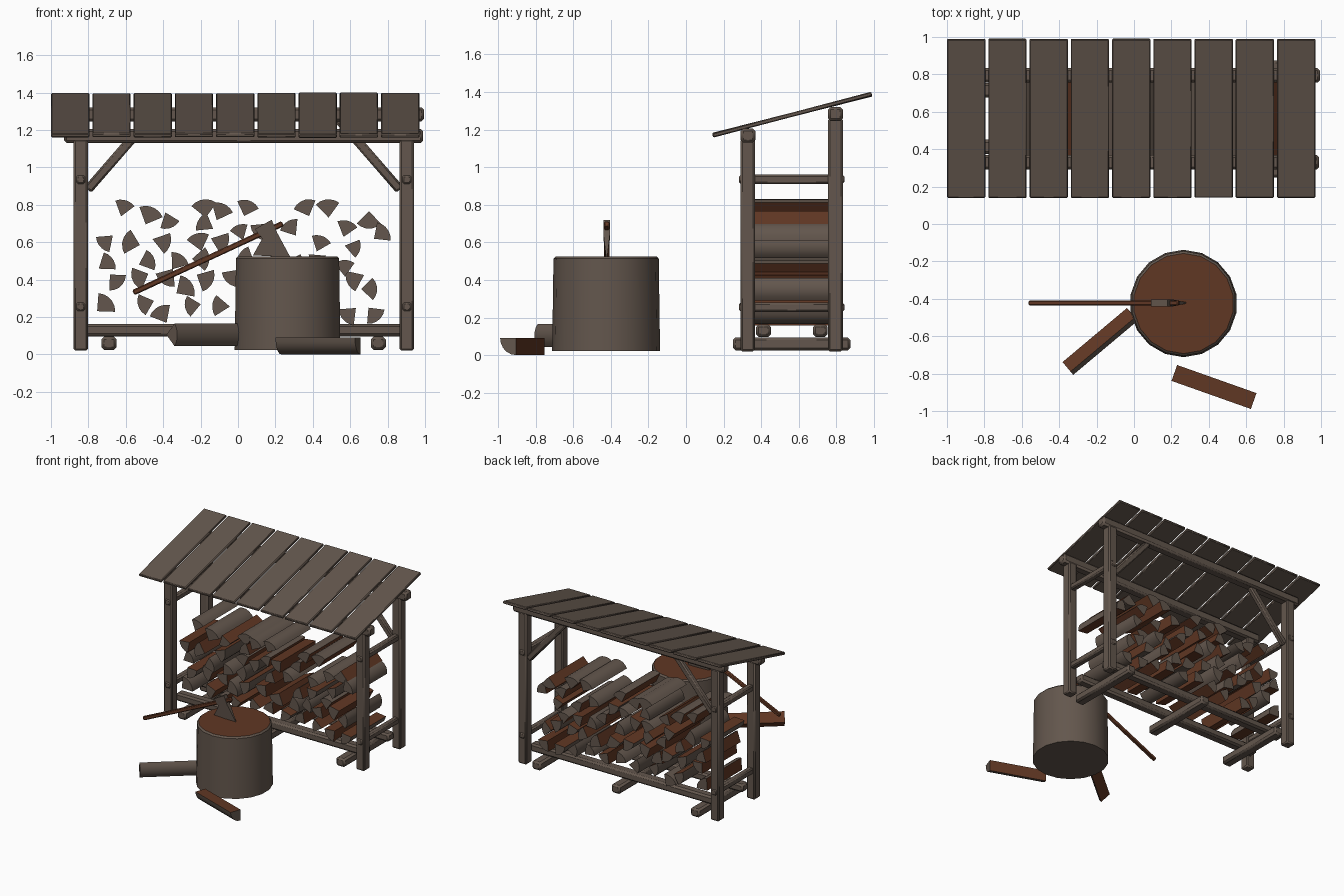
import bpy, bmesh, random
from math import cos, sin, radians

random.seed(4)
old = bpy.data.objects.get("Cube")
if old:
    bpy.data.objects.remove(old, do_unlink=True)


def material(name, colour):
    mat = bpy.data.materials.new(name)
    mat.use_nodes = True
    mat.diffuse_color = colour
    mat.node_tree.nodes["Principled BSDF"].inputs["Base Color"].default_value = colour
    return mat


GREY = material("weathered grey wood", (0.125, 0.094, 0.074, 1))
BROWN = material("fresh brown wood", (0.118, 0.038, 0.017, 1))
parts = []


def finish(name, bm, centre, rot=(0, 0, 0), mats=(GREY, BROWN)):
    bmesh.ops.recalc_face_normals(bm, faces=bm.faces)
    mesh = bpy.data.meshes.new(name)
    bm.to_mesh(mesh)
    bm.free()
    for mat in mats:
        mesh.materials.append(mat)
    obj = bpy.data.objects.new(name, mesh)
    obj.location = centre
    obj.rotation_euler = [radians(a) for a in rot]
    bpy.context.collection.objects.link(obj)
    parts.append(obj)
    return obj


def beam(name, centre, size, rot=(0, 0, 0), mat=GREY, bevel=0.01):
    bm = bmesh.new()
    bmesh.ops.create_cube(bm, size=1)
    bmesh.ops.scale(bm, vec=size, verts=bm.verts)
    obj = finish(name, bm, centre, rot, (mat,))
    mod = obj.modifiers.new("worn edges", "BEVEL")
    mod.width, mod.segments = bevel, 1
    return obj


def prism(name, profile, halves, centre, rot=(0, 0, 0), brown=()):
    """Extrude an x-z profile along y; halves gives the half depth at each point."""
    bm = bmesh.new()
    front = [bm.verts.new((x, -h, z)) for (x, z), h in zip(profile, halves)]
    back = [bm.verts.new((x, h, z)) for (x, z), h in zip(profile, halves)]
    bm.faces.new(front)
    bm.faces.new(back[::-1])
    n = len(profile)
    for i in range(n):
        j = (i + 1) % n
        face = bm.faces.new((front[i], back[i], back[j], front[j]))
        face.material_index = int(i in brown)
    return finish(name, bm, centre, rot)


def split_log(name, centre, bark_angle, radius=0.09, sweep=85, length=0.45, turn=0):
    """Wedge of a trunk: bark on the arc, fresh wood on the two split sides."""
    steps = 5
    a0 = radians(bark_angle)
    ax, az = -0.6 * radius * cos(a0), -0.6 * radius * sin(a0)
    profile = [(ax, az)]
    for i in range(steps + 1):
        a = radians(bark_angle + sweep * (i / steps - 0.5))
        profile.append((ax + radius * cos(a), az + radius * sin(a)))
    n = len(profile)
    prism(name, profile, [length / 2] * n, centre, (0, 0, turn), (0, n - 1))


# Shelter frame: posts, side rails through them, rear braces
MID = 0.031
for side, label in ((-1, "right"), (1, "left")):
    x = MID + side * 0.872
    beam(f"front_post_{label}", (x, 0.328, 0.585), (0.077, 0.077, 1.13))
    beam(f"back_post_{label}", (x, 0.795, 0.64), (0.077, 0.08, 1.24))
    for z in (0.255, 0.935):
        beam(f"side_rail_{label}", (x, 0.562, z), (0.05, 0.56, 0.05))
    beam(f"rear_brace_{label}", (MID + side * 0.67, 0.795, 1.07),
         (0.5, 0.045, 0.05), (0, side * 49, 0))

# Roof beams, floor rails and ground sleepers
beam("front_roof_beam", (0.03, 0.33, 1.168), (1.92, 0.078, 0.075), bevel=0.014)
beam("back_roof_beam", (0.035, 0.795, 1.283), (1.92, 0.078, 0.075), bevel=0.014)
for y in (0.412, 0.715):
    beam("floor_rail", (MID, y, 0.13), (1.72, 0.078, 0.066), bevel=0.014)
for x in (-0.69, 0.03, 0.75):
    beam("sleeper", (x, 0.562, 0.06), (0.08, 0.625, 0.07), bevel=0.014)

# Sloping roof planks
for i in range(9):
    beam("roof_plank", (-0.897 + i * 0.2205, 0.565, 1.279), (0.205, 0.875, 0.022),
         (14.5 + random.uniform(-0.3, 0.3), 0, 0), bevel=0.005)

# Stacked firewood: x positions and heights in hundredths
STACK = (
    (-61, 79), (-47, 75), (-37, 71), (-18, 79), (-9, 77), (5, 79), (36, 79), (48, 79),
    (-18, 70), (1, 66), (12, 66), (28, 68), (58, 68), (70, 71), (77, 65),
    (-71, 60), (-58, 60), (-40, 60), (-21, 61), (-9, 60), (44, 60), (62, 57), (20, 57),
    (-70, 49), (-48, 50), (-32, 50), (-19, 51), (4, 52), (32, 48), (42, 50), (57, 47),
    (-65, 39), (-53, 41), (-38, 41), (-28, 36), (-17, 40), (-3, 41), (12, 38), (26, 36),
    (38, 39), (50, 38), (62, 40), (71, 35),
    (-71, 27), (-50, 27), (-41, 22), (-25, 26), (-10, 26), (4, 28), (18, 25), (32, 27),
    (46, 24), (59, 21), (73, 21),
)
for x, z in STACK:
    angle = random.uniform(60, 120) if z > 74 else random.uniform(0, 360)
    split_log("stacked_log", (x / 100, 0.562 + random.uniform(-0.02, 0.02), z / 100),
              angle, random.uniform(0.085, 0.1), random.uniform(70, 90))

# Chopping stump with a cut top
bm = bmesh.new()
bmesh.ops.create_cone(bm, cap_ends=True, segments=18, radius1=0.287, radius2=0.28, depth=0.49)
bm.normal_update()
top = max(bm.faces, key=lambda f: f.calc_center_median().z)
bmesh.ops.inset_individual(bm, faces=[top], thickness=0.012, depth=0.012)
top.material_index = 1
finish("chopping_stump", bm, (0.265, -0.425, 0.268))

# Axe stuck in the stump
beam("axe_handle", (-0.16, -0.422, 0.515), (0.88, 0.028, 0.03), (0, -24.8, 0), BROWN, 0.006)
prism("axe_head",
      [(0.09, 0.67), (0.18, 0.72), (0.21, 0.65), (0.28, 0.52), (0.08, 0.53), (0.13, 0.62)],
      [0.018, 0.018, 0.018, 0.003, 0.003, 0.018], (0, -0.422, 0))

# Split logs on the ground
split_log("leaning_log", (-0.175, -0.635, 0.105), 0, turn=-50)
split_log("fallen_log", (0.43, -0.865, 0.052), -45, sweep=90, turn=-109.5)

# Smooth the bark, keep cut edges sharp
bpy.ops.object.select_all(action="DESELECT")
for obj in parts:
    obj.select_set(True)
bpy.context.view_layer.objects.active = parts[0]
bpy.ops.object.shade_smooth_by_angle(angle=radians(30))
